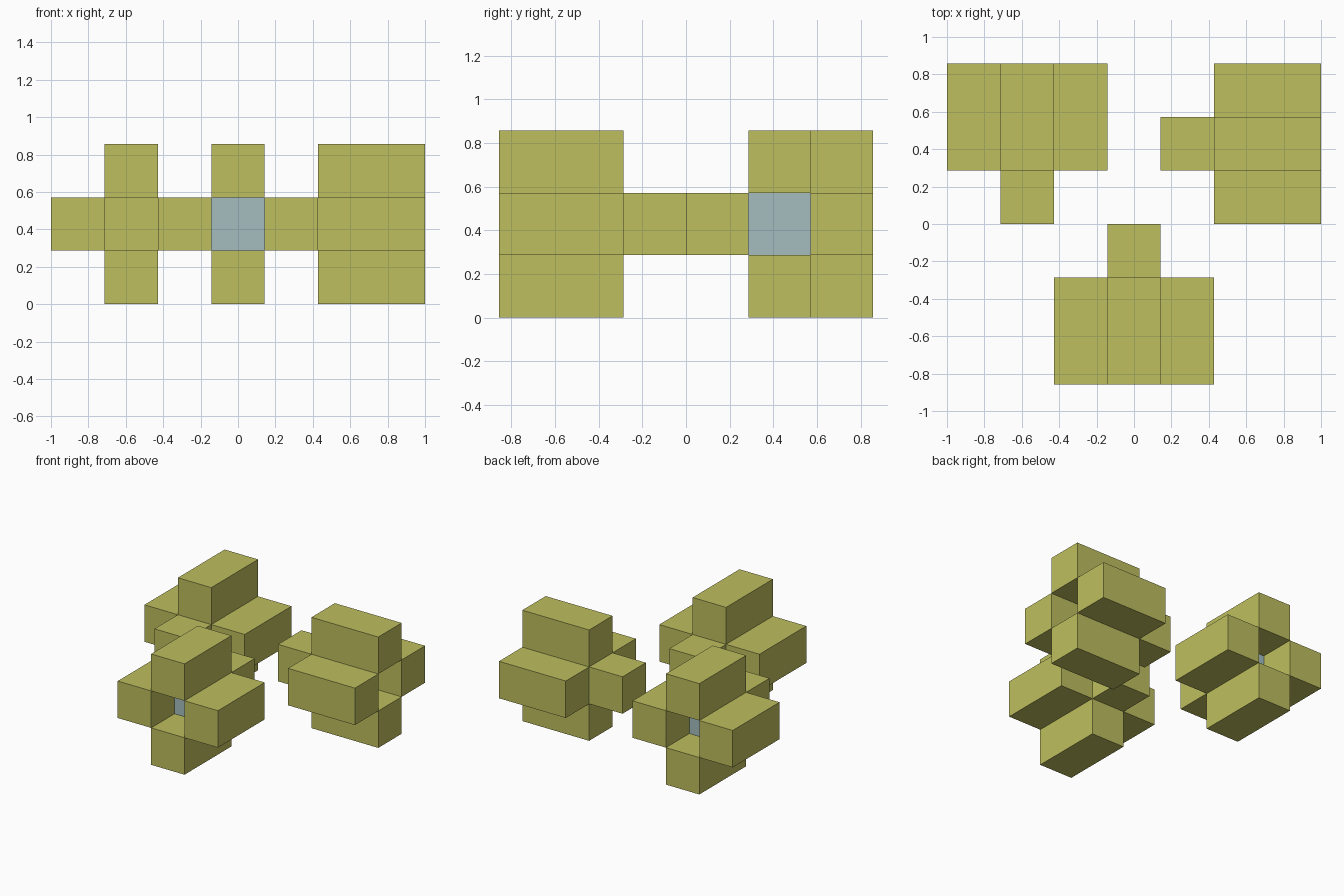
import bpy, bmesh, math
from mathutils import Matrix, Vector

if "Cube" in bpy.data.objects:
    bpy.data.objects.remove(bpy.data.objects["Cube"])

U = 2 / 7  # one grid cell


def material(name, rgb):
    m = bpy.data.materials.new(name)
    m.diffuse_color = (*rgb, 1)
    m.use_nodes = True
    m.node_tree.nodes["Principled BSDF"].inputs["Base Color"].default_value = m.diffuse_color
    return m


olive = material("olive_yellow", (0.515, 0.52, 0.114))
blue = material("pale_blue", (0.375, 0.515, 0.527))


def box(name, center, size, frame, mat):
    """Box given in cells, placed by a cluster frame."""
    bm = bmesh.new()
    bmesh.ops.create_cube(bm, size=1)
    bmesh.ops.scale(bm, vec=Vector(size) * U, verts=bm.verts)
    bmesh.ops.translate(bm, vec=Vector(center) * U, verts=bm.verts)
    bmesh.ops.transform(bm, matrix=frame, verts=bm.verts)
    mesh = bpy.data.meshes.new(name)
    bm.to_mesh(mesh)
    bm.free()
    mesh.materials.append(mat)
    obj = bpy.data.objects.new(name, mesh)
    bpy.context.collection.objects.link(obj)


def cluster(name, x, y, angle):
    """Four bars round an open socket that faces local +x, with a stub behind."""
    frame = Matrix.Translation((x * U, y * U, 1.5 * U)) @ Matrix.Rotation(math.radians(angle), 4, 'Z')
    for side, dy, dz in (("top", 0, 1), ("bottom", 0, -1), ("left", 1, 0), ("right", -1, 0)):
        box(f"{name}_{side}_bar", (0, dy, dz), (2, 1, 1), frame, olive)
    # Blue core fills the inner half of the socket
    box(f"{name}_core", (-0.5, 0, 0), (1, 1, 1), frame, blue)
    box(f"{name}_stub", (-1.5, 0, 0), (1, 1, 1), frame, olive)


# Cluster centres in cells, socket direction in degrees
cluster("front_cluster", 0, -2, -90)
cluster("back_left_cluster", -2, 2, 90)
cluster("right_cluster", 2.5, 1.5, 0)
